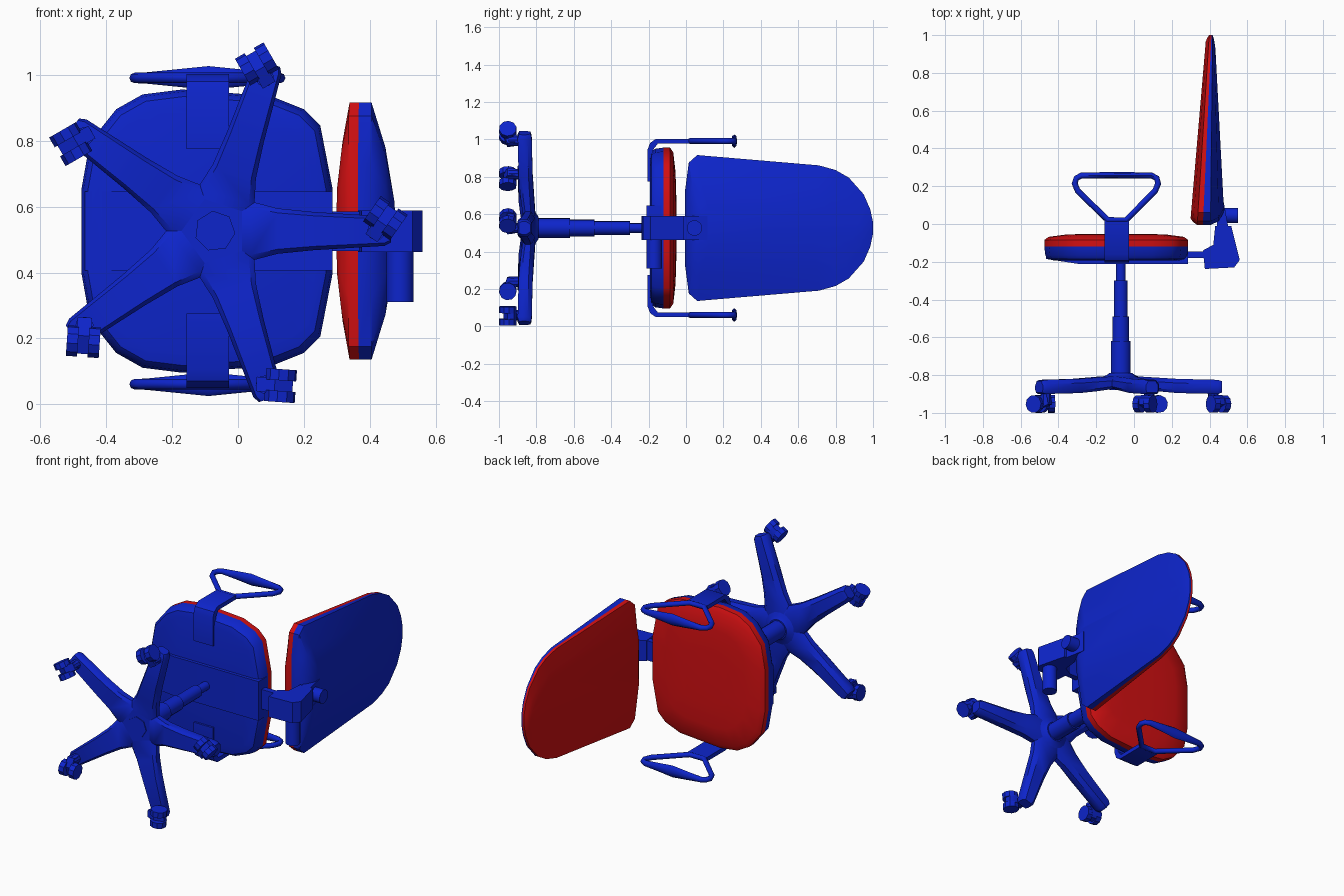
import bpy, bmesh
from math import sin, cos, pi, radians
from mathutils import Vector

if "Cube" in bpy.data.objects:
    bpy.data.objects.remove(bpy.data.objects["Cube"])


def material(name, rgb):
    m = bpy.data.materials.new(name)
    m.use_nodes = True
    m.diffuse_color = (*rgb, 1)
    m.node_tree.nodes["Principled BSDF"].inputs["Base Color"].default_value = (*rgb, 1)
    return m


BLUE = material("blue plastic", (0.004, 0.018, 0.6))
RED = material("red fabric", (0.65, 0.005, 0.006))
MID = 0.526      # sideways centre line of the chair, along z
POST = -0.07     # column position along x
UP = Vector((0, 1, 0))


def loft(name, rings, mat=BLUE, closed=False, angle=35):
    """Skin a list of equal-length point rings, capped unless closed."""
    bm = bmesh.new()
    rows = [[bm.verts.new(p) for p in ring] for ring in rings]
    n = len(rows[0])
    pairs = list(zip(rows, rows[1:])) + ([(rows[-1], rows[0])] if closed else [])
    for a, b in pairs:
        for i in range(n):
            j = (i + 1) % n
            bm.faces.new((a[i], a[j], b[j], b[i]))
    if not closed:
        bm.faces.new(rows[0])
        bm.faces.new(rows[-1])
    bmesh.ops.recalc_face_normals(bm, faces=bm.faces)
    mesh = bpy.data.meshes.new(name)
    bm.to_mesh(mesh)
    bm.free()
    mesh.materials.append(mat)
    ob = bpy.data.objects.new(name, mesh)
    bpy.context.collection.objects.link(ob)
    bpy.ops.object.select_all(action='DESELECT')
    ob.select_set(True)
    bpy.context.view_layer.objects.active = ob
    bpy.ops.object.shade_smooth_by_angle(angle=radians(angle))
    return ob


def circle(centre, axis, r, n):
    axis = Vector(axis).normalized()
    u = axis.orthogonal().normalized()
    v = axis.cross(u)
    return [Vector(centre) + r * (u * cos(2 * pi * k / n) + v * sin(2 * pi * k / n)) for k in range(n)]


def cylinder(name, a, b, r, n=12):
    a, b = Vector(a), Vector(b)
    return loft(name, [circle(a, b - a, r, n), circle(b, b - a, r, n)])


def side_prism(name, pts, half):
    """Extrude an (x, y) side profile equally to both sides of the centre line."""
    return loft(name, [[Vector((x, y, MID + s * half)) for x, y in pts] for s in (-1, 1)], angle=20)


def mirrored(half):
    return half + [(a, -b) for a, b in reversed(half)]


# seat cushion and pan: one outline, stacked at different heights and scales
seat = mirrored([(-0.475, 0.13), (-0.45, 0.27), (-0.37, 0.37), (-0.29, 0.415), (-0.17, 0.43),
                 (0.1, 0.41), (0.2, 0.37), (0.25, 0.32), (0.287, 0.13)])


def seat_ring(y, s):
    return [Vector((-0.094 + (x + 0.094) * s, y, MID + d * s)) for x, d in seat]


loft("seat_cushion", [seat_ring(y, s) for y, s in
     ((-0.12, 1), (-0.085, 1), (-0.068, 0.94), (-0.056, 0.7), (-0.052, 0.4))], RED, angle=45)
loft("seat_pan", [seat_ring(y, s) for y, s in
     ((-0.12, 1), (-0.165, 0.985), (-0.185, 0.95), (-0.193, 0.87))])
side_prism("seat_rail", [(-0.473, -0.13), (-0.465, -0.185), (-0.29, -0.212), (0.287, -0.212), (0.287, -0.13)], 0.12)

# backrest: tilted outline, cushion in front and bulging shell behind
back = mirrored([(-0.005, 0.2), (0.015, 0.35), (0.06, 0.39), (0.71, 0.335), (0.8, 0.31),
                 (0.87, 0.27), (0.95, 0.18), (0.985, 0.1), (1.0, 0.03)])


def back_ring(sy, sz, offset, taper):
    ring = []
    for y, d in back:
        y = 0.5 + (y - 0.5) * sy
        ring.append(Vector((0.365 + 0.045 * y + offset * (1 - taper * y), y, MID + d * sz)))
    return ring


loft("back_cushion", [back_ring(*r, 0.6) for r in
     ((1, 1, 0), (1, 1, -0.03), (0.97, 0.7, -0.053), (0.93, 0.38, -0.068))], RED)
loft("back_shell", [back_ring(*r, 0.85) for r in
     ((1, 1, 0), (1, 1, 0.04), (0.96, 0.65, 0.085), (0.86, 0.25, 0.115))])

# back support with its knob and lever
side_prism("back_bar", [(0.27, -0.18), (0.27, -0.145), (0.39, -0.145), (0.39, -0.18)], 0.06)
side_prism("back_bracket", [(0.43, -0.01), (0.515, -0.01), (0.56, -0.19), (0.53, -0.23),
                            (0.375, -0.238), (0.365, -0.14), (0.42, -0.11)], 0.063)
side_prism("back_connector", [(0.44, -0.02), (0.44, 0.1), (0.475, 0.115), (0.5, -0.02)], 0.063)
cylinder("back_knob", (0.48, 0.045, MID), (0.55, 0.045, MID), 0.042)
cylinder("tilt_lever", (0.492, -0.17, 0.31), (0.492, -0.17, 0.47), 0.042)

# armrests: bent sheet bracket plus a closed loop that widens along the grip
bracket = [(-0.205, 0.25), (-0.205, 0.42), (-0.192, 0.455), (-0.16, 0.477), (0.025, 0.477),
           (0.025, 0.452), (-0.15, 0.452), (-0.175, 0.42), (-0.18, 0.25)]
grip = [(-0.14, 0.022), (-0.298, 0.175), (-0.314, 0.215), (-0.305, 0.242), (-0.28, 0.256), (-0.18, 0.258),
        (-0.09, 0.258), (0, 0.258), (0.095, 0.256), (0.12, 0.242), (0.128, 0.215), (0.112, 0.175), (-0.04, 0.022)]
for side, label in ((1, "upper"), (-1, "lower")):
    loft(label + "_arm_bracket", [[Vector((x, y, MID + side * d)) for y, d in bracket]
                                  for x in (-0.157, -0.027)])
    rings = []
    for i, (x, y) in enumerate(grip):
        before, after = Vector(grip[i - 1]), Vector(grip[(i + 1) % len(grip)])
        t = (after - before).normalized()
        wide = 0.016
        if y > 0.25:
            wide += 0.02 * (1 - abs(x + 0.09) / 0.2)
        rings.append([Vector((x - t.y * 0.016 * cos(a), y + t.x * 0.016 * cos(a),
                              MID + side * 0.465 + wide * sin(a)))
                      for a in (2 * pi * k / 8 for k in range(8))])
    loft(label + "_armrest_loop", rings, closed=True, angle=50)

# telescopic column and hub
steps = ((-0.82, 0.053), (-0.62, 0.053), (-0.62, 0.045), (-0.49, 0.045), (-0.49, 0.037),
         (-0.3, 0.037), (-0.3, 0.026), (-0.19, 0.026))
loft("column", [circle((POST, y, MID), UP, r, 14) for y, r in steps])
loft("hub", [circle((POST, y, MID), UP, r, 15) for y, r in
     ((-0.873, 0.12), (-0.82, 0.13), (-0.8, 0.075), (-0.788, 0.06))])
cylinder("hub_cap", (POST, -0.878, MID), (POST, -0.86, MID), 0.062, 7)

# five legs, each with a swivelled twin-wheel caster
swivels = (55, 120, 210, 266, -4)
for i, swivel in enumerate(swivels):
    a = radians(72 * i)
    out, across = Vector((cos(a), 0, sin(a))), Vector((-sin(a), 0, cos(a)))
    centre = Vector((POST, 0, MID))
    rings = []
    for r, w, lo, hi in ((0, 0.09, -0.87, -0.808), (0.11, 0.09, -0.874, -0.808), (0.19, 0.069, -0.885, -0.813),
                         (0.3, 0.058, -0.895, -0.82), (0.515, 0.045, -0.9, -0.825), (0.535, 0.034, -0.893, -0.832)):
        section = [(-w * 0.8, lo), (w * 0.8, lo), (w, lo + 0.015), (w, hi - 0.022),
                   (w * 0.6, hi), (-w * 0.6, hi), (-w, hi - 0.022), (-w, lo + 0.015)]
        rings.append([centre + out * r + across * t + UP * y for t, y in section])
    loft(f"leg_{i + 1}", rings, angle=40)

    b = radians(swivel)
    ahead, axle = Vector((cos(b), 0, sin(b))), Vector((-sin(b), 0, cos(b)))
    pivot = centre + out * 0.49
    cylinder(f"caster_stem_{i + 1}", pivot - UP * 0.95, pivot - UP * 0.87, 0.028, 10)
    hood = [(-0.026, -0.955), (-0.02, -0.915), (0.05, -0.905), (0.08, -0.92), (0.085, -0.955), (0.03, -0.975)]
    loft(f"caster_hood_{i + 1}", [[pivot + ahead * f + UP * y + axle * s for f, y in hood]
                                  for s in (-0.022, 0.022)])
    for s in (-1, 1):
        hubpos = pivot + ahead * 0.048 - UP * 0.953
        cylinder(f"caster_wheel_{i + 1}", hubpos + axle * 0.016 * s, hubpos + axle * 0.05 * s, 0.047, 10)
